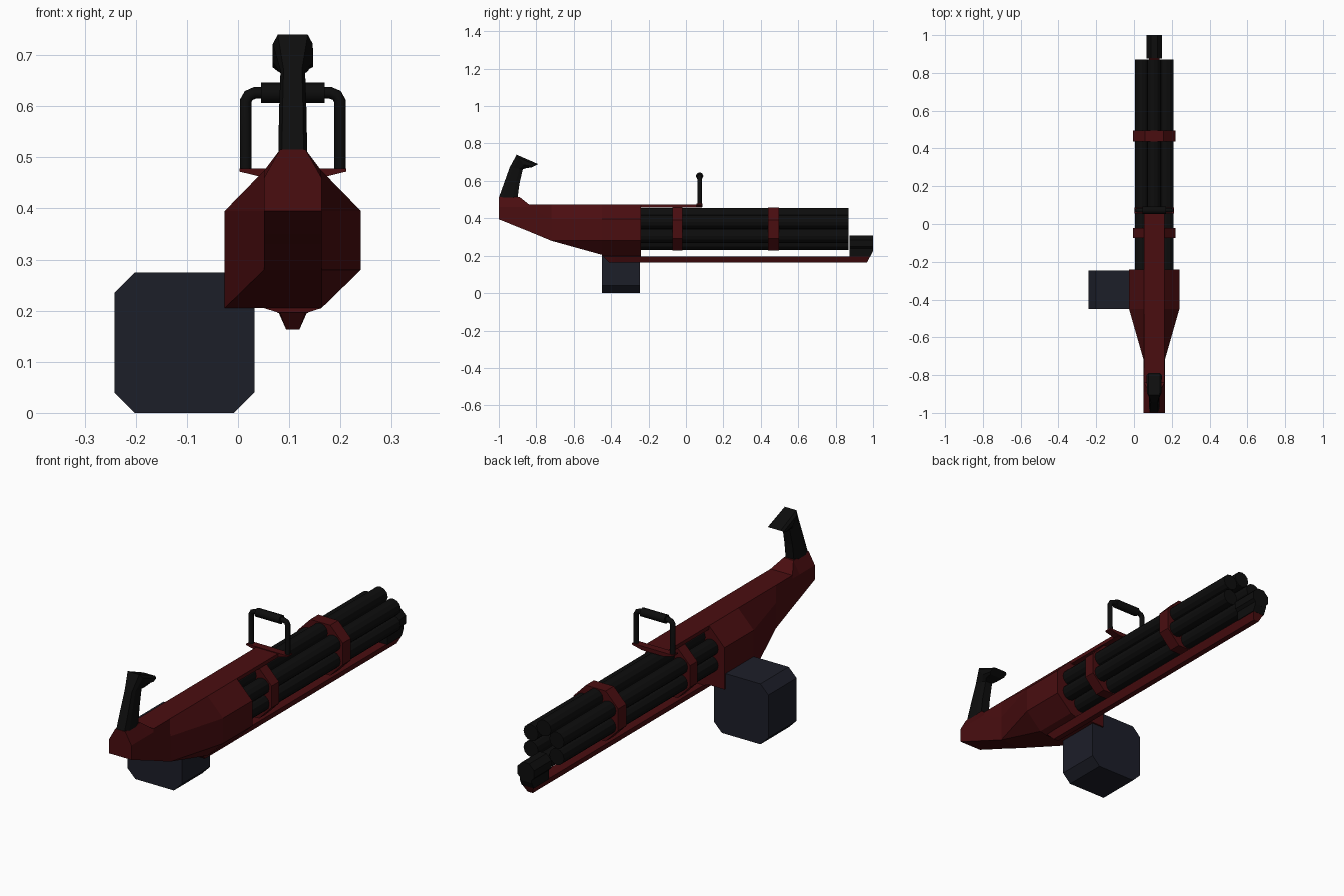
import bpy, bmesh, math
from mathutils import Vector

if "Cube" in bpy.data.objects:
    bpy.data.objects.remove(bpy.data.objects["Cube"])

CX = 0.107          # centre line of the gun
BZ = 0.3425         # centre height of the barrel bundle


def material(name, rgb):
    m = bpy.data.materials.new(name)
    m.diffuse_color = (*rgb, 1)
    m.use_nodes = True
    m.node_tree.nodes["Principled BSDF"].inputs["Base Color"].default_value = m.diffuse_color
    return m


RED = material("dark_red", (0.068, 0.004, 0.005))
BLACK = material("black", (0.004, 0.004, 0.004))
SLATE = material("slate", (0.012, 0.013, 0.022))


def loft(name, rings, mat):
    """Skin a list of equal-length point rings and cap both ends."""
    bm = bmesh.new()
    rows = [[bm.verts.new(p) for p in r] for r in rings]
    n = len(rows[0])
    for a, b in zip(rows, rows[1:]):
        for i in range(n):
            j = (i + 1) % n
            bm.faces.new((a[i], a[j], b[j], b[i]))
    bm.faces.new(rows[0])
    bm.faces.new(rows[-1])
    bmesh.ops.remove_doubles(bm, verts=bm.verts, dist=1e-4)
    bmesh.ops.recalc_face_normals(bm, faces=bm.faces)
    me = bpy.data.meshes.new(name)
    bm.to_mesh(me)
    bm.free()
    me.materials.append(mat)
    ob = bpy.data.objects.new(name, me)
    bpy.context.collection.objects.link(ob)
    return ob


def prism_y(name, pts, y0, y1, mat):
    return loft(name, [[(x, y, z) for x, z in pts] for y in (y0, y1)], mat)


def mirrored(half):
    """Right-hand (offset, z) points, top to bottom, mirrored about the centre line."""
    return [(CX + x, z) for x, z in half] + [(CX - x, z) for x, z in reversed(half)]


def circle(cx, cz, r, n, turn=0.0):
    return [(cx + r * math.cos(turn + math.tau * i / n),
             cz + r * math.sin(turn + math.tau * i / n)) for i in range(n)]


# Faceted body: y, then top, shoulder, side and bottom points
stations = [
    (-1.00, (.025, .515), (.056, .46), (.056, .395), (.056, .395)),
    (-0.89, (.025, .515), (.056, .46), (.056, .350), (.056, .350)),
    (-0.84, (.055, .475), (.056, .46), (.056, .330), (.056, .330)),
    (-0.72, (.055, .475), (.056, .395), (.056, .280), (.056, .280)),
    (-0.45, (.055, .475), (.133, .395), (.133, .280), (.056, .205)),
    (-0.24, (.055, .475), (.133, .395), (.133, .280), (.056, .205)),
]
rings = []
for y, *half in stations:
    ring = [(x, y, z) for x, z in mirrored(half)]
    if y > -0.5:                       # square lower-left corner at the feed side
        ring[5] = (CX - .133, y, .205)
    rings.append(ring)
loft("body", rings, RED)

# Ammunition box
x0, x1, z1, c = -.242, .032, .275, .04
prism_y("ammo_box", [(x0 + c, 0), (x1 - c, 0), (x1, c), (x1, z1 - c),
                     (x1 - c, z1), (x0 + c, z1), (x0, z1 - c), (x0, c)],
        -.45, -.247, SLATE)

# Six barrels and the two clamping bands
for i in range(6):
    a = math.radians(30 + 60 * i)
    prism_y(f"barrel_{i + 1}", circle(CX + .075 * math.cos(a), BZ + .075 * math.sin(a),
                                      .0368, 12), -.25, .87, BLACK)
band = mirrored([(.05, .457), (.113, .392), (.113, .293), (.05, .228)])
for i, (y0, y1) in enumerate([(-.073, -.02), (.438, .496)]):
    prism_y(f"band_{i + 1}", band, y0, y1, RED)

# Muzzle on the lowest barrel, with its foot
prism_y("muzzle", circle(CX, .267, .0455, 8, math.pi / 8), .875, 1.0, BLACK)
loft("muzzle_foot", [[(CX + s * .03, y, z) for y, z in
                      ((.875, .195), (.985, .195), (1.0, .225), (1.0, .25), (.875, .25))]
                     for s in (-1, 1)], BLACK)

# Tapered lower rail
rail = [(-.45, .205, -.41, .163), (.985, .197, .968, .163)]
loft("lower_rail", [[(CX - .028, yt, zt), (CX + .028, yt, zt),
                     (CX + .013, yb, zb), (CX - .013, yb, zb)]
                    for yt, zt, yb, zb in
                    [rail[0], (-.38, .197, -.38, .163), rail[1]]], RED)
prism_y("rail_root", mirrored([(.056, .21), (.056, .205), (.028, .196)]), -.45, -.24, RED)

# Top strip and carry handle bracket
prism_y("top_strip", mirrored([(.055, .475), (.055, .458)]), -.25, .085, RED)
prism_y("handle_bracket", mirrored([(.104, .478), (.104, .472), (.055, .46)]),
        .055, .088, RED)


def tube(name, pts, r, mat):
    cu = bpy.data.curves.new(name, 'CURVE')
    cu.dimensions = '3D'
    cu.bevel_depth = r
    cu.bevel_resolution = 2
    cu.use_fill_caps = True
    sp = cu.splines.new('POLY')
    sp.points.add(len(pts) - 1)
    for p, q in zip(sp.points, pts):
        p.co = (*q, 1)
    cu.materials.append(mat)
    ob = bpy.data.objects.new(name, cu)
    bpy.context.collection.objects.link(ob)


# Carry handle
arch = [(-.092, .475), (-.092, .61), (-.086, .621), (-.074, .626)]
arch += [(-x, z) for x, z in reversed(arch)]
tube("carry_handle", [(CX + x, .073, z) for x, z in arch], .0115, BLACK)
tube("carry_grip", [(CX - .062, .073, .626), (CX + .062, .073, .626)], .02, BLACK)


def slab(front, rear, hw, c=.25):
    """Eight-sided section between two (y, z) points, chamfered at the corners."""
    f, r = Vector(front), Vector(rear)
    k = (1 - c) * hw
    out = []
    for t, x in ((0, -k), (0, k), (c, hw), (1 - c, hw),
                 (1, k), (1, -k), (1 - c, -hw), (c, -hw)):
        p = f.lerp(r, t)
        out.append((CX + x, p.x, p.y))
    return out


# Rear grip with a hooked head
loft("rear_grip", [
    slab((-1.0, .51), (-.90, .51), .028),
    slab((-.973, .585), (-.89, .585), .027),
    slab((-.942, .672), (-.872, .662), .024),
    slab((-.905, .74), (-.855, .668), .039),
    slab((-.79, .69), (-.825, .672), .04),
], BLACK)
